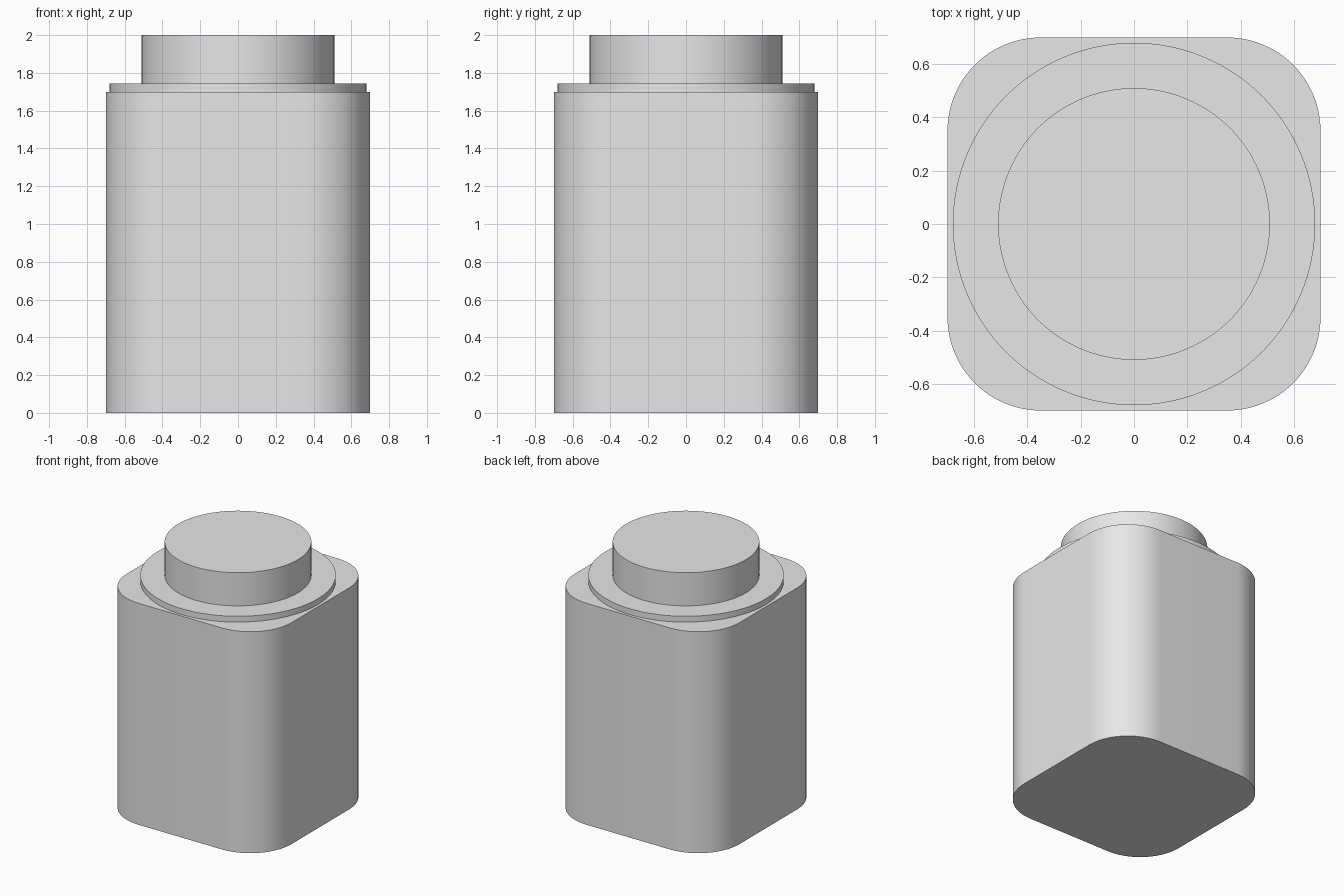
import bpy
import math

cube = bpy.data.objects.get("Cube")
if cube:
    bpy.data.objects.remove(cube, do_unlink=True)

# Single light grey finish
GREY = (0.8, 0.8, 0.8, 1.0)
grey = bpy.data.materials.new("light_grey")
grey.use_nodes = True
grey.diffuse_color = GREY
grey.node_tree.nodes["Principled BSDF"].inputs["Base Color"].default_value = GREY


def rounded_square(half, radius, steps):
    """Outline of a square with round corners, counter-clockwise."""
    inner = half - radius
    points = []
    for quarter, (sx, sy) in enumerate(((1, 1), (-1, 1), (-1, -1), (1, -1))):
        for i in range(steps + 1):
            a = (quarter + i / steps) * math.pi / 2
            points.append((sx * inner + radius * math.cos(a),
                           sy * inner + radius * math.sin(a)))
    return points


def circle(radius, count=128):
    angles = [2 * math.pi * i / count for i in range(count)]
    return [(radius * math.cos(a), radius * math.sin(a)) for a in angles]


def extrude(name, outline, bottom, top):
    """Closed prism from an outline, smooth round its sides."""
    n = len(outline)
    verts = [(x, y, z) for z in (bottom, top) for x, y in outline]
    faces = [tuple(reversed(range(n))), tuple(range(n, 2 * n))]
    for i in range(n):
        j = (i + 1) % n
        faces.append((i, j, n + j, n + i))
    mesh = bpy.data.meshes.new(name)
    mesh.from_pydata(verts, [], faces)
    mesh.materials.append(grey)
    obj = bpy.data.objects.new(name, mesh)
    bpy.context.collection.objects.link(obj)
    bpy.ops.object.select_all(action="DESELECT")
    obj.select_set(True)
    bpy.context.view_layer.objects.active = obj
    bpy.ops.object.shade_smooth_by_angle(angle=math.radians(30))
    return obj


# Square body with rounded upright corners
extrude("body", rounded_square(0.70, 0.35, 24), 0.0, 1.70)
# Thin round collar on the shoulder
extrude("collar", circle(0.68), 1.70, 1.745)
# Round cap
extrude("cap", circle(0.51), 1.745, 2.0)
